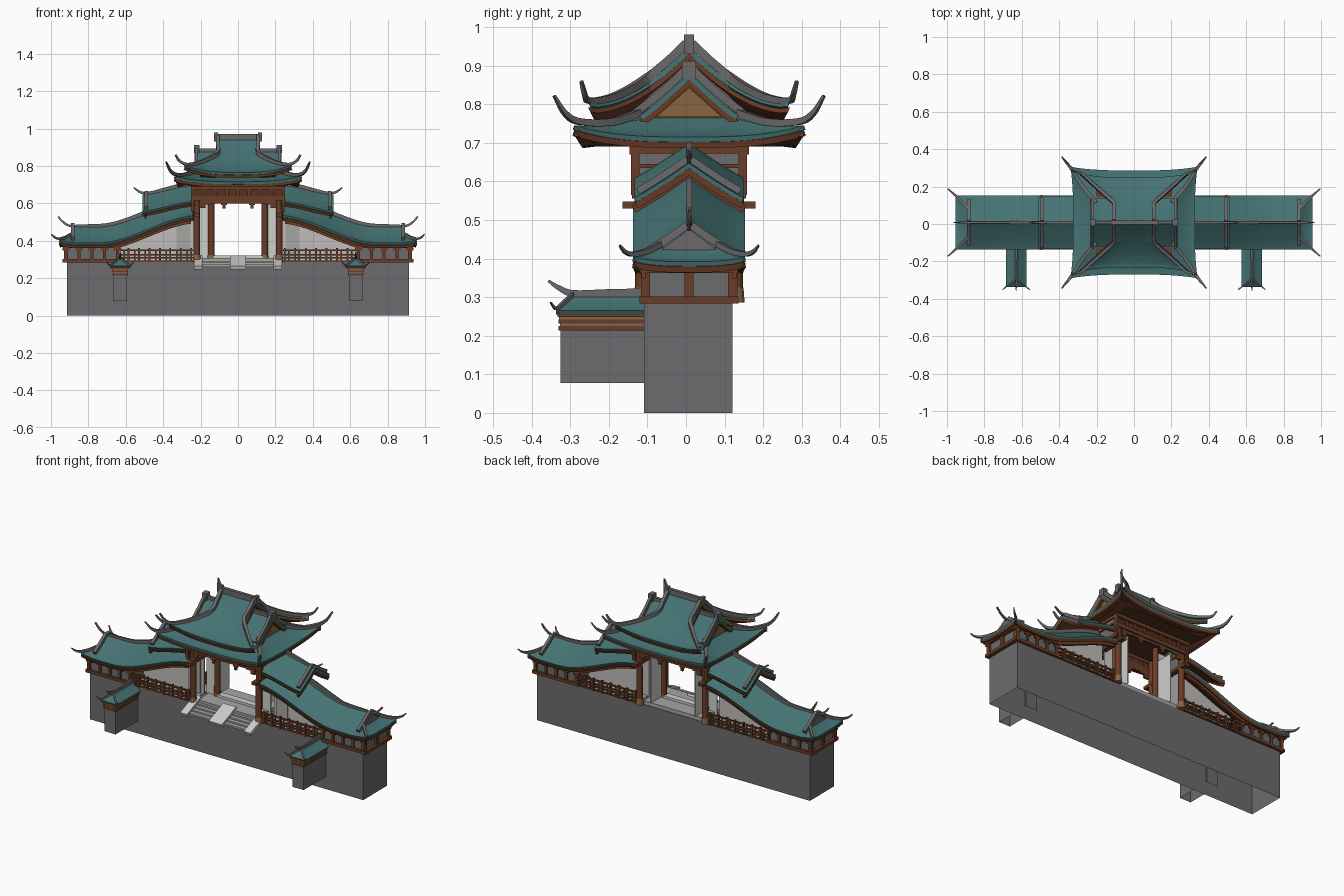
import bpy, bmesh, math
from mathutils import Vector

if "Cube" in bpy.data.objects:
    bpy.data.objects.remove(bpy.data.objects["Cube"])

YC = 0.008  # the building is symmetric about this depth


def mat(name, *c):
    m = bpy.data.materials.new(name)
    m.diffuse_color = (*c, 1)
    m.use_nodes = True
    m.node_tree.nodes["Principled BSDF"].inputs["Base Color"].default_value = m.diffuse_color
    return m


STONE = mat("dark_stone", .15, .15, .156)
TILE = mat("teal_tile", .06, .17, .173)
RIDGE = mat("ridge_grey", .15, .14, .145)
WOOD = mat("brown_wood", .142, .045, .019)
DARK = mat("dark_wood", .09, .032, .015)
TAN = mat("tan_panel", .25, .13, .05)
WHITE = mat("light_stone", .62, .62, .60)
WALL = mat("pale_wall", .52, .51, .50)
STEP = mat("step_grey", .38, .38, .37)


# ---- helpers: each part may be mirrored in x and/or y ----
def make(name, bm, m, mir="", thick=0):
    me = bpy.data.meshes.new(name)
    bm.to_mesh(me)
    bm.free()
    me.materials.append(m)
    ob = bpy.data.objects.new(name, me)
    ob.location.y = YC
    bpy.context.collection.objects.link(ob)
    if thick:
        s = ob.modifiers.new("thickness", 'SOLIDIFY')
        s.thickness, s.offset = thick, -1
    if mir:
        md = ob.modifiers.new("mirror", 'MIRROR')
        md.use_axis = ('x' in mir, 'y' in mir, False)
    return ob


def boxes(name, lst, m, mir="", open_bottom=False):
    bm = bmesh.new()
    for x0, x1, y0, y1, z0, z1 in lst:
        vs = bmesh.ops.create_cube(bm, size=1)["verts"]
        for v in vs:
            v.co = ((x0 + x1) / 2 + v.co.x * (x1 - x0), (y0 + y1) / 2 + v.co.y * (y1 - y0),
                    (z0 + z1) / 2 + v.co.z * (z1 - z0))
    if open_bottom:
        bm.normal_update()
        bmesh.ops.delete(bm, geom=[f for f in bm.faces if f.normal.z < -.9], context='FACES_ONLY')
    return make(name, bm, m, mir)


def grid(name, f, nu, nv, m, mir="", thick=.012):
    bm = bmesh.new()
    vs = [[bm.verts.new(f(i / nu, j / nv)) for j in range(nv + 1)] for i in range(nu + 1)]
    for i in range(nu):
        for j in range(nv):
            bm.faces.new((vs[i][j], vs[i + 1][j], vs[i + 1][j + 1], vs[i][j + 1]))
    bmesh.ops.remove_doubles(bm, verts=bm.verts, dist=1e-5)
    bm.normal_update()
    if sum(fc.normal.z for fc in bm.faces) < 0:
        bmesh.ops.reverse_faces(bm, faces=bm.faces)
    return make(name, bm, m, mir, thick)


def roof(name, f, nu, nv, mir):
    """tile layer with a wooden soffit layer below it"""
    grid(name + "_tiles", f, nu, nv, TILE, mir, .013)
    grid(name + "_soffit", lambda u, v: Vector(f(u, v)) - Vector((0, 0, .013)), nu, nv, WOOD, mir, .016)


def poly(name, pts, m, mir="", thick=.01):
    bm = bmesh.new()
    bm.faces.new([bm.verts.new(p) for p in pts])
    return make(name, bm, m, mir, thick)


def spline(pts, n=5):
    p = [Vector(q) for q in pts]
    p = [2 * p[0] - p[1]] + p + [2 * p[-1] - p[-2]]
    out = []
    for i in range(1, len(p) - 2):
        a, b, c, d = p[i - 1:i + 3]
        for k in range(n):
            t = k / n
            out.append(.5 * (2 * b + (c - a) * t + (2 * a - 5 * b + 4 * c - d) * t * t + (3 * b - a - 3 * c + d) * t ** 3))
    return out + [p[-2]]


def sweep(name, pts, w, h, m, mir="", tip=1.0):
    """rectangular bar along a path, narrowing to the factor tip at its end"""
    bm, rings, n = bmesh.new(), [], len(pts)
    pts = [Vector(p) for p in pts]
    for i, p in enumerate(pts):
        t = (pts[min(i + 1, n - 1)] - pts[max(i - 1, 0)]).normalized()
        s = t.cross(Vector((0, 0, 1))).normalized()
        up = s.cross(t)
        k = 1 - (1 - tip) * (i / (n - 1)) ** 2
        rings.append([bm.verts.new(p + s * a * w * k / 2 + up * b * h * k)
                      for a, b in ((-1, 0), (1, 0), (1, 1), (-1, 1))])
    for a, b in zip(rings, rings[1:]):
        for j in range(4):
            bm.faces.new((a[j], a[(j + 1) % 4], b[(j + 1) % 4], b[j]))
    bm.faces.new(rings[0])
    bm.faces.new(rings[-1])
    bmesh.ops.recalc_face_normals(bm, faces=bm.faces)
    return make(name, bm, m, mir)


def frustum(name, x0, y0, z0, x1, y1, z1, m):
    bm = bmesh.new()
    for v in bmesh.ops.create_cube(bm, size=2)["verts"]:
        x, y, z = (x1, y1, z1) if v.co.z > 0 else (x0, y0, z0)
        v.co = (v.co.x * x, v.co.y * y, z)
    return make(name, bm, m)


def columns(name, x, y, z0, z1, r0, r1, m, mir):
    bm = bmesh.new()
    vs = bmesh.ops.create_cone(bm, cap_ends=True, segments=14, radius1=r0, radius2=r1, depth=z1 - z0)["verts"]
    bmesh.ops.translate(bm, verts=vs, vec=(x, y, (z0 + z1) / 2))
    for f in bm.faces:
        f.smooth = len(f.verts) == 4
    return make(name, bm, m, mir)


def ease(a, b, x):
    t = min(1, max(0, (x - a) / (b - a)))
    return t * t * (3 - 2 * t)


# ---- stone base, platform and stairs ----
boxes("base_wall", [(-.915, .915, -.117, .113, 0, .286)], STONE, "", True)
boxes("centre_platform", [(-.2, .2, -.11, .11, .28, .308)], STEP)
boxes("door_sill", [(-.13, .13, -.02, .02, .3, .322)], WHITE)
boxes("stair_steps", [(-.19, .19, -.205 + .026 * i, -.08, .255, .266 + .009 * i) for i in range(5)], STEP)
for nm, xc, w, mr in (("stair_cheek", .213, .046, "x"), ("stair_centre_slab", 0, .088, "")):
    sweep(nm, [(xc, -.218, .246), (xc, -.08, .302)], w, .02, WHITE, mr)

# ---- central hall: columns, beams, panels ----
for nm, x, y, mr in (("outer_column", .22, -.122, "xy"), ("inner_column", .143, 0, "x")):
    columns(nm, x, y, .3, .68, .018, .017, WOOD, mr)
    columns(nm + "_foot", x, y, .286, .325, .022, .019, TAN, mr)
boxes("door_side_wall", [(.155, .215, -.004, .004, .286, .66)], WHITE, "x")
boxes("open_door_leaf", [(.146, .152, .0, .12, .31, .6)], WHITE, "x")
boxes("lintel", [(-.25, .25, -.148, -.13, .615, .64), (-.25, .25, -.155, -.13, .67, .692)], WOOD, "y")
boxes("lintel_panel", [(-.24, .24, -.14, -.134, .638, .672)], DARK, "y")
boxes("lintel_blocks", [(x * .06 - .008, x * .06 + .008, -.15, -.132, .636, .674) for x in range(-3, 4)], WOOD, "y")
boxes("lintel_brackets", [(.175, .205, -.14, -.13, .575, .618), (.145, .18, -.14, -.13, .595, .618),
                          (0, .145, -.14, -.13, .6, .618),
                          (.06, .09, -.142, -.13, .59, .618), (.068, .082, -.142, -.13, .572, .592)], WOOD, "xy")
boxes("side_frame", [(.235, .252, -.155, .155, .672, .692), (.235, .252, -.148, .148, .555, .575),
                     (.236, .252, -.15, -.128, .565, .68), (.236, .252, .128, .15, .565, .68),
                     (.236, .252, -.14, .14, .635, .645)], WOOD, "x")
boxes("side_panel", [(.238, .245, -.13, .13, .57, .675)], STONE, "x")
boxes("beam_end", [(.205, .235, -.172, .172, .53, .548)], WOOD, "x")
boxes("ceiling", [(-.25, .25, -.16, .16, .69, .7)], DARK)
frustum("lower_eave_brackets", .25, .24, .69, .305, .262, .712, DARK)
frustum("upper_eave_brackets", .2, .16, .725, .203, .215, .757, WOOD)


# ---- main roof, lower skirt ----
def lift(u, v):
    return .715 + .05 * (1 - v) ** 1.5 + .03 * u ** 3 * v


roof("lower_roof_front", lambda u, v: (u * (.21 + .13 * v), -.11 - v * (.168 + .02 * u ** 3), lift(u, v)), 10, 6, "xy")
roof("lower_roof_side", lambda u, v: (.21 + v * (.115 + .015 * u ** 3), u * (.11 + .188 * v), lift(u, v)), 8, 6, "xy")
sweep("lower_hip_ridge", spline([(.2, .105, .775), (.28, .2, .745), (.335, .287, .747), (.365, .325, .772),
                                 (.386, .352, .82)]), .02, .02, RIDGE, "xy", .35)
# side gables of the main roof
roof("side_gable_roof", lambda u, v: (.1 + .132 * u, .128 * v, .77 + .112 * (1 - v) ** 1.1), 2, 5, "xy")
poly("gable_frame", [(.212, -.12, .757), (.212, .12, .757), (.212, 0, .865)], WOOD, "x", .012)
poly("gable_panel", [(.217, -.085, .767), (.217, .085, .767), (.217, 0, .843)], TAN, "x", .005)
sweep("side_gable_verge", spline([(.222, 0, .885), (.222, .06, .828), (.222, .13, .772)]), .016, .02, RIDGE, "xy")
boxes("side_gable_ridge", [(.1, .235, -.009, .009, .875, .893), (.205, .235, -.018, .018, .868, .912)], RIDGE, "x")


# ---- main roof, upper tier fanning out from the ridge ----
def upper(u, v):
    w = .112 + .173 * max(0, (v - .42) / .58)
    return (u * w, v * (.24 + .022 * u ** 3), .765 + .185 * (1 - v) ** 1.45 + .04 * u ** 3 * v * v)


roof("upper_roof", upper, 8, 12, "xy")
edge = [upper(.97, v) for v in (0, .2, .4, .6, .8, 1)]
sweep("upper_verge_ridge", spline(edge + [(.316, .272, .822), (.337, .281, .857)], 4), .02, .022, RIDGE, "xy", .4)
poly("upper_gable_wall", [(.1, -.19, .75), (.1, .19, .75), (.1, .18, .775), (.1, .12, .82), (.1, .06, .875), (.1, 0, .935),
                          (.1, -.06, .875), (.1, -.12, .82), (.1, -.18, .775)], RIDGE, "x")
boxes("main_ridge", [(-.125, .125, -.01, .01, .935, .972), (.108, .128, -.013, .013, .93, .98),
                     (-.128, -.108, -.013, .013, .93, .98)], RIDGE)


# ---- wings: sloping gallery roofs ----
def eave(x):
    return .388 + .148 * (1 - ease(.21, .75, x))


def wing_z(x, v):
    return eave(x) + .09 * (1 - v) ** 1.2 + .016 * max(0, (x - .85) / .105) ** 2 * v


def wing(u, v):
    x = .24 + u * (.645 + .07 * max(0, v - .5) * 2)
    return (x, .145 * v, wing_z(x, v))


def wing_end(u, v):
    x, vv = .885 + .07 * v, .5 + .5 * v
    return (x, u * .145 * vv, wing_z(x, vv) - .012 * (1 - u ** 3) * v)


roof("wing_roof", wing, 24, 6, "xy")
roof("wing_end_roof", wing_end, 5, 3, "xy")
poly("wing_gable", [(.893, -.075, .42), (.893, .075, .42), (.893, 0, .477)], RIDGE, "x")
xs = [.25 + .065 * i for i in range(11)]
sweep("wing_ridge", spline([(x, 0, eave(x) + .085) for x in xs] + [(.94, 0, .497), (.965, 0, .527)], 3),
      .016, .022, RIDGE, "x", .4)
sweep("wing_verge", [(.883, .145 * v * .8, wing_z(.88, v * .8)) for v in (0, .35, .7, 1)], .018, .02, RIDGE, "xy")
sweep("wing_hip_ridge", spline([(.885, .073, .43), (.92, .109, .412), (.955, .145, .405), (.98, .167, .413),
                                (.997, .181, .432)]), .014, .015, RIDGE, "xy", .35)


# upper short roof stepping over each wing
def cap_eave(x):
    return .61 - .055 * ease(.22, .55, x)


def cap_roof(u, v):
    x = .23 + .28 * u
    return (x, .142 * v, cap_eave(x) + .09 * (1 - v) ** 1.1)


roof("wing_cap_roof", cap_roof, 10, 5, "xy")
sweep("wing_cap_ridge", spline([(x, 0, cap_eave(x) + .085) for x in (.24, .32, .4, .47)] +
                               [(.52, 0, .652), (.56, 0, .68)]), .016, .02, RIDGE, "x", .4)
sweep("wing_cap_verge", [(.49, .142 * v, cap_eave(.49) + .09 * (1 - v) ** 1.1) for v in (0, .3, .6, .9)],
      .018, .018, RIDGE, "xy")
sweep("wing_cap_bargeboard", [(.495, .138 * v, cap_eave(.495) + .035 + .09 * (1 - v) ** 1.1 - .075) for v in (0, .3, .6, 1)],
      .012, .02, WOOD, "xy")

# ---- wings: gallery wall, beams and railing ----
grid("gallery_wall", lambda u, v: (.235 + .42 * u, 0, .285 + v * (eave(.235 + .42 * u) - .235)), 14, 1, WALL, "x")
boxes("gallery_door_panel", [(.255, .33, -.008, .008, .286, .49)], STEP, "x")
gx = [.25 + .04 * i for i in range(11)]
sweep("gallery_beam", [(x, -.122, eave(x) - .042) for x in gx], .014, .022, WOOD, "xy")
rails = [(.24, .64, -.123, -.113, z, z + .008) for z in (.286, .306, .322, .345)]
rails += [(.245 + .056 * i, .255 + .056 * i, -.125, -.111, .285, .36) for i in range(8)]
rails += [(.268 + .056 * i, .275 + .056 * i, -.121, -.115, .285, .348) for i in range(7)]
boxes("railing", rails, WOOD, "xy")
boxes("gallery_floor_edge", [(.24, .64, -.11, .11, .284, .29)], STEP, "x")

# ---- wings: end pavilion with framed panels ----
boxes("pavilion_infill", [(.64, .918, -.115, .115, .286, .385)], STONE, "x")
fr = [(.63, .938, -.128, .128, .284, .302), (.63, .935, -.127, .127, .362, .386)]
for s in (-1, 1):
    for i in range(5):
        x = .645 + .068 * i
        fr.append((x - .008, x + .008, s * .118 - .006, s * .118 + .006, .3, .365))
        fr.append((x - .02, x + .02, s * .118 - .005, s * .118 + .005, .348, .365))
fr += [(.912, .93, y - .012, y + .012, .3, .365) for y in (-.113, 0, .113)]
boxes("pavilion_frame", fr, WOOD, "x")

# ---- front piers with little tiled roofs ----
P = .63
boxes("pier", [(P - .037, P + .037, -.333, -.11, .077, .218)], STONE, "x", True)
boxes("pier_bands", [(P - .041, P + .041, -.338, -.115, .214, .225), (P - .042, P + .042, -.338, -.115, .232, .242),
                     (P - .045, P + .045, -.341, -.115, .248, .268)], WOOD, "x")
boxes("pier_neck", [(P - .039, P + .039, -.335, -.115, .225, .233)], RIDGE, "x")
boxes("pier_neck_trim", [(P - .041, P + .041, -.337, -.115, .241, .249)], TAN, "x")
grid("pier_roof", lambda u, v: (P + .055 * (2 * v - 1), -.115 - u * (.185 + .045 * abs(2 * v - 1)),
                                .305 - .04 * abs(2 * v - 1) ** .8), 4, 6, TILE, "x")
grid("pier_roof_front", lambda u, v: (P + .055 * v * (2 * u - 1), -.3 - .045 * v, .305 - .04 * v ** .8), 4, 3, TILE, "x")
sweep("pier_ridge", spline([(P, -.115, .3), (P, -.2, .3), (P, -.3, .3), (P, -.34, .318), (P, -.367, .34)]),
      .012, .022, RIDGE, "x", .3)
for nm, s in (("outer", 1), ("inner", -1)):
    sweep("pier_hip_" + nm, spline([(P, -.3, .303), (P + s * .03, -.325, .28), (P + s * .055, -.345, .266),
                                    (P + s * .074, -.36, .285)], 3), .01, .01, RIDGE, "x", .4)
